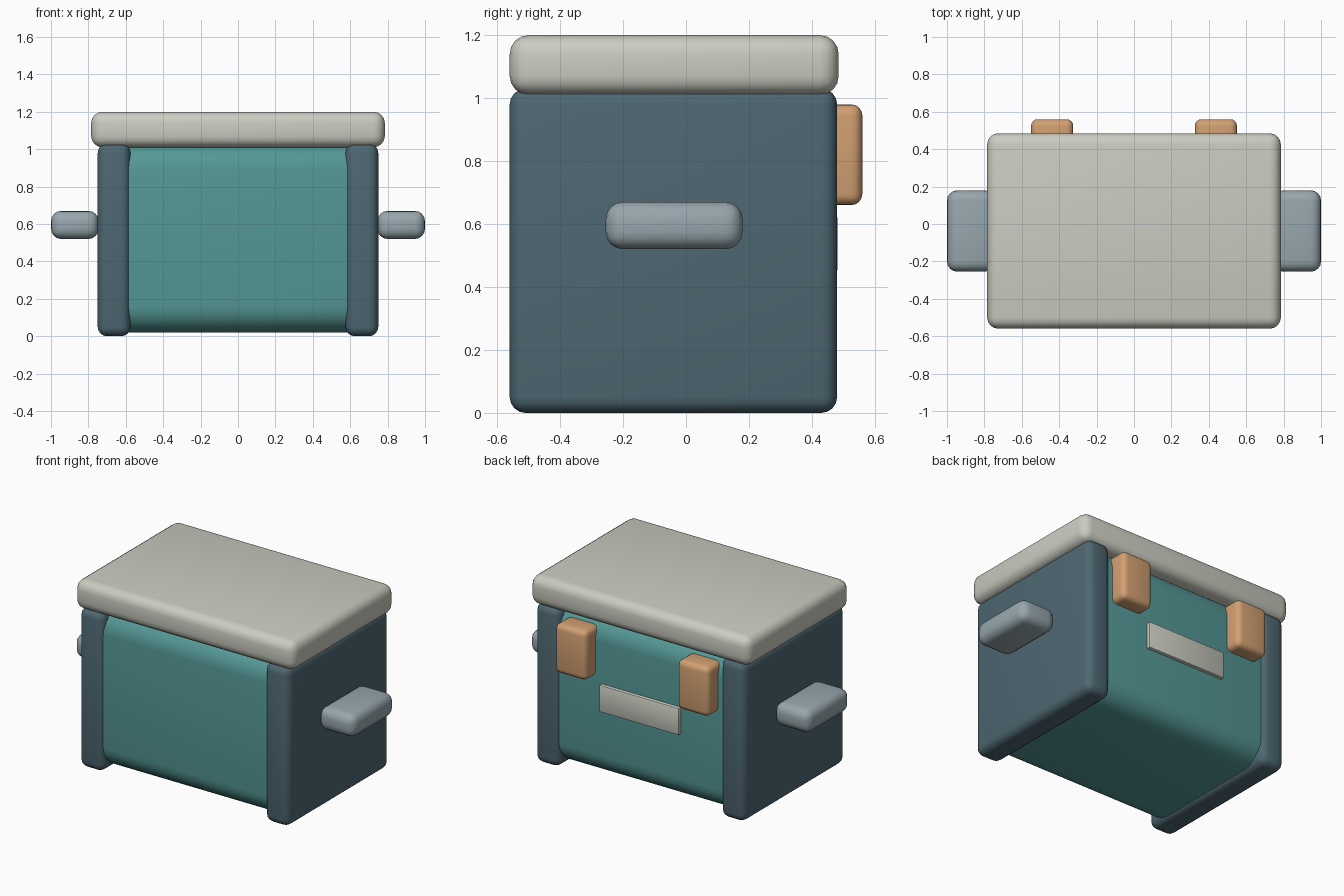
import bpy
import bmesh
import math
from mathutils import Vector

default = bpy.data.objects.get("Cube")
if default:
    bpy.data.objects.remove(default, do_unlink=True)


def make_material(name, rgb):
    # Colours are given as 0-255 sRGB and converted to linear
    linear = [((c / 255 + 0.055) / 1.055) ** 2.4 for c in rgb] + [1.0]
    mat = bpy.data.materials.new(name)
    mat.use_nodes = True
    mat.diffuse_color = linear
    mat.node_tree.nodes["Principled BSDF"].inputs["Base Color"].default_value = linear
    return mat


teal = make_material("teal", (84, 152, 150))
slate = make_material("dark slate blue", (78, 103, 114))
grey = make_material("blue grey", (151, 167, 173))
tan = make_material("tan", (210, 160, 114))
cream = make_material("cream", (203, 204, 193))


def rounded_box(name, low, high, radius, mat, segments=4):
    """Box between two corners with rounded, smooth-shaded edges."""
    low, high = Vector(low), Vector(high)
    mesh = bpy.data.meshes.new(name)
    bm = bmesh.new()
    bmesh.ops.create_cube(bm, size=1)
    for v in bm.verts:
        v.co = Vector(a * b for a, b in zip(v.co, high - low))
    bm.to_mesh(mesh)
    bm.free()
    mesh.materials.append(mat)
    obj = bpy.data.objects.new(name, mesh)
    obj.location = (low + high) / 2
    bpy.context.collection.objects.link(obj)
    bevel = obj.modifiers.new("rounding", 'BEVEL')
    bevel.width = radius
    bevel.segments = segments
    bevel.limit_method = 'NONE'
    bpy.ops.object.select_all(action='DESELECT')
    obj.select_set(True)
    bpy.context.view_layer.objects.active = obj
    bpy.ops.object.modifier_apply(modifier=bevel.name)
    bpy.ops.object.shade_smooth_by_angle(angle=math.radians(40))
    return obj


def mirrored_pair(name, low, high, radius, mat):
    """Matching boxes on the left (+x) and right (-x)."""
    rounded_box("left_" + name, low, high, radius, mat)
    rounded_box("right_" + name, (-high[0], low[1], low[2]),
                (-low[0], high[1], high[2]), radius, mat)


# Main chest: its rounded ends are buried in the end panels
rounded_box("body", (-0.72, -0.54, 0.02), (0.72, 0.46, 1.03), 0.14, teal, 6)

# End panels and side handles
mirrored_pair("end_panel", (0.575, -0.56, 0), (0.75, 0.48, 1.03), 0.05, slate)
mirrored_pair("handle", (0.745, -0.255, 0.52), (1.0, 0.18, 0.67), 0.055, grey)

# Lid
rounded_box("lid", (-0.785, -0.56, 1.01), (0.785, 0.485, 1.2), 0.06, cream)

# Hinges and name plate on the back
mirrored_pair("hinge", (0.325, 0.40, 0.66), (0.55, 0.56, 0.98), 0.035, tan)
rounded_box("back_plate", (-0.285, 0.45, 0.45), (0.285, 0.482, 0.625), 0.008, cream, 2)
